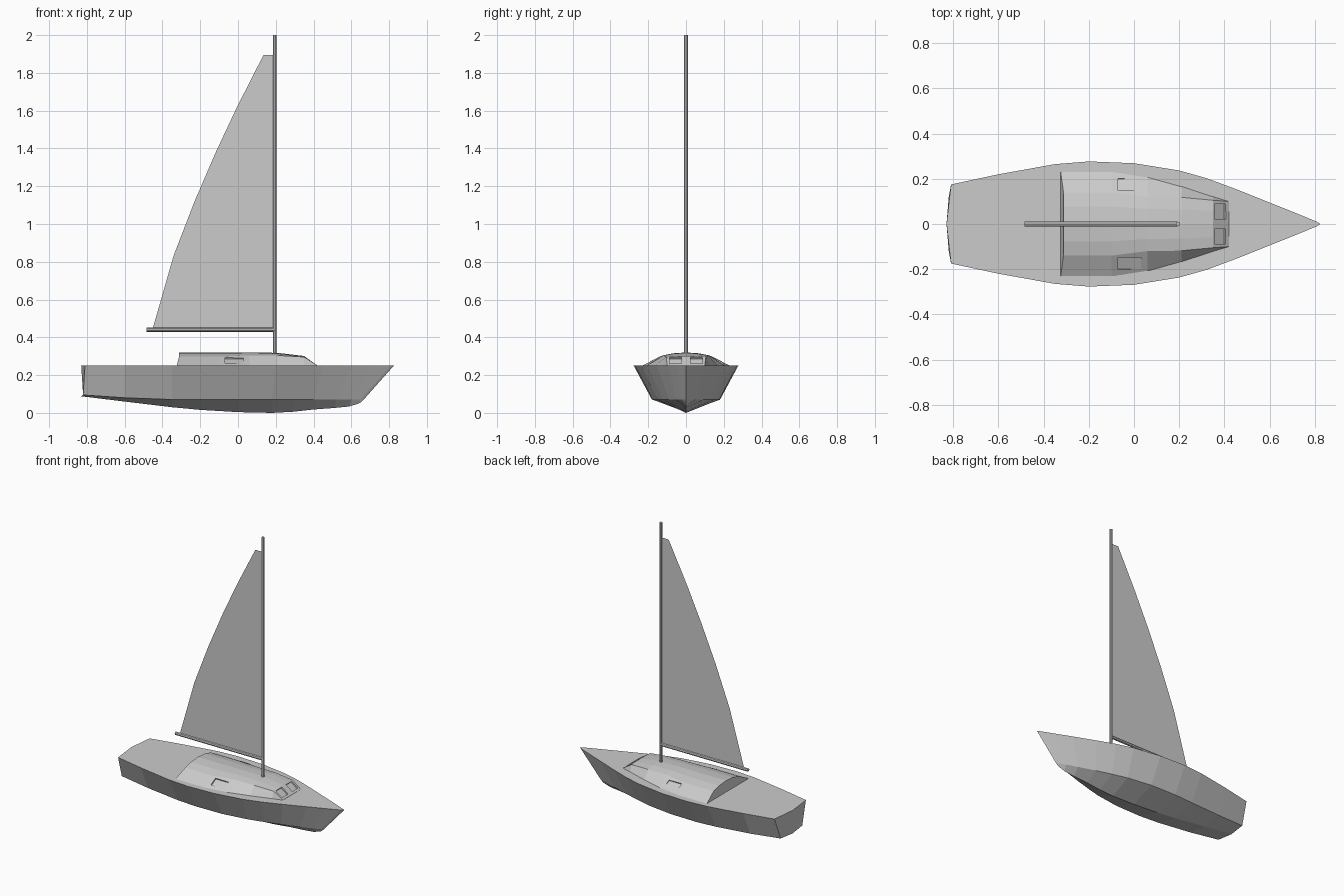
import bpy, bmesh
from math import radians, pi
from mathutils import Matrix, Vector

if "Cube" in bpy.data.objects:
    bpy.data.objects.remove(bpy.data.objects["Cube"])


def finish(name, bm):
    bmesh.ops.recalc_face_normals(bm, faces=bm.faces)
    me = bpy.data.meshes.new(name)
    bm.to_mesh(me)
    bm.free()
    ob = bpy.data.objects.new(name, me)
    bpy.context.collection.objects.link(ob)
    return ob


def loft(name, halves):
    """Skin half sections (top centre to bottom centre), mirrored across y."""
    bm = bmesh.new()
    rings = []
    for half in halves:
        pts = half + [(x, -y, z) for x, y, z in reversed(half[1:-1])]
        rings.append([bm.verts.new(p) for p in pts])
    n = len(rings[0])
    for a, b in zip(rings, rings[1:]):
        for i in range(n):
            j = (i + 1) % n
            bm.faces.new((a[i], a[j], b[j], b[i]))
    bm.faces.new(rings[0])
    bm.faces.new(rings[-1])
    bmesh.ops.remove_doubles(bm, verts=bm.verts, dist=0.0005)
    return finish(name, bm)


def rod(name, start, end, radius):
    a, b = Vector(start), Vector(end)
    m = Matrix.Translation((a + b) / 2) @ (b - a).to_track_quat('Z', 'Y').to_matrix().to_4x4()
    bm = bmesh.new()
    bmesh.ops.create_cone(bm, cap_ends=True, segments=8, radius1=radius, radius2=radius,
                          depth=(b - a).length, matrix=m)
    return finish(name, bm)


# Hull: deck x, deck half width, chine x, chine half width, chine z, keel x, keel z
DECK = 0.25
hull = [
    (-0.81, 0.175, -0.82, 0.12, 0.095, -0.83, 0.088),
    (-0.6, 0.22, -0.6, 0.145, 0.08, -0.6, 0.06),
    (-0.35, 0.265, -0.35, 0.17, 0.071, -0.35, 0.03),
    (-0.2, 0.277, -0.2, 0.18, 0.07, -0.2, 0.016),
    (0.0, 0.269, 0.0, 0.176, 0.07, 0.0, 0.004),
    (0.2, 0.237, 0.18, 0.15, 0.07, 0.18, 0.0),
    (0.32, 0.203, 0.29, 0.122, 0.07, 0.29, 0.006),
    (0.45, 0.155, 0.40, 0.09, 0.07, 0.40, 0.018),
    (0.6, 0.095, 0.52, 0.052, 0.07, 0.51, 0.026),
    (0.72, 0.047, 0.60, 0.024, 0.07, 0.59, 0.034),
    (0.81, 0.01, 0.65, 0.006, 0.07, 0.64, 0.05),
    (0.825, 0.0, 0.665, 0.0, 0.07, 0.65, 0.056),
]
loft("hull", [[(-0.83 if i == 0 else dx, 0, DECK), (dx, dy, DECK), (cx, cy, cz), (kx, 0, kz)]
              for i, (dx, dy, cx, cy, cz, kx, kz) in enumerate(hull)])

# Cabin: top x, roof z, roof edge y, roof edge z, base x, base half width
cabin = [
    (-0.312, 0.32, 0.14, 0.298, -0.325, 0.235),
    (-0.1, 0.32, 0.14, 0.298, -0.1, 0.235),
    (0.06, 0.32, 0.12, 0.305, 0.06, 0.21),
    (0.21, 0.318, 0.118, 0.304, 0.21, 0.168),
    (0.35, 0.301, 0.105, 0.296, 0.35, 0.122),
    (0.42, 0.251, 0.10, 0.251, 0.42, 0.10),
]
cab = loft("cabin", [[(tx, 0, rz), (tx, ey * 0.55, rz - (rz - ez) * 0.3), (tx, ey, ez),
                      (bx, by, 0.248), (bx, 0, 0.248)]
                     for tx, rz, ey, ez, bx, by in cabin])

# Recessed windows: two on the sides, two in front
bm = bmesh.new()
for s in (1, -1):
    for loc, angle, axis, size in (
            ((-0.02, 0.176 * s, 0.280), -26 * s, 'X', (0.10, 0.06, 0.02)),
            ((0.381, 0.055 * s, 0.277), 36, 'Y', (0.06, 0.065, 0.02))):
        m = (Matrix.Translation(loc) @ Matrix.Rotation(radians(angle), 4, axis)
             @ Matrix.Diagonal((*size, 1)))
        bmesh.ops.create_cube(bm, size=1, matrix=m)
cutter = finish("window_cutter", bm)
cutter.hide_render = True
cutter.display_type = 'WIRE'
mod = cab.modifiers.new("windows", 'BOOLEAN')
mod.operation = 'DIFFERENCE'
mod.solver = 'EXACT'
mod.object = cutter

# Mast and boom
rod("mast", (0.195, 0, 0.3), (0.195, 0, 2.0), 0.01)
rod("boom", (-0.485, 0, 0.44), (0.192, 0, 0.44), 0.011)

# Sail: one flat sheet
bm = bmesh.new()
bm.faces.new([bm.verts.new((x, 0, z)) for x, z in (
    (-0.452, 0.445), (0.188, 0.445), (0.188, 1.895), (0.135, 1.895),
    (-0.005, 1.62), (-0.12, 1.375), (-0.23, 1.12), (-0.34, 0.835))])
finish("sail", bm)
